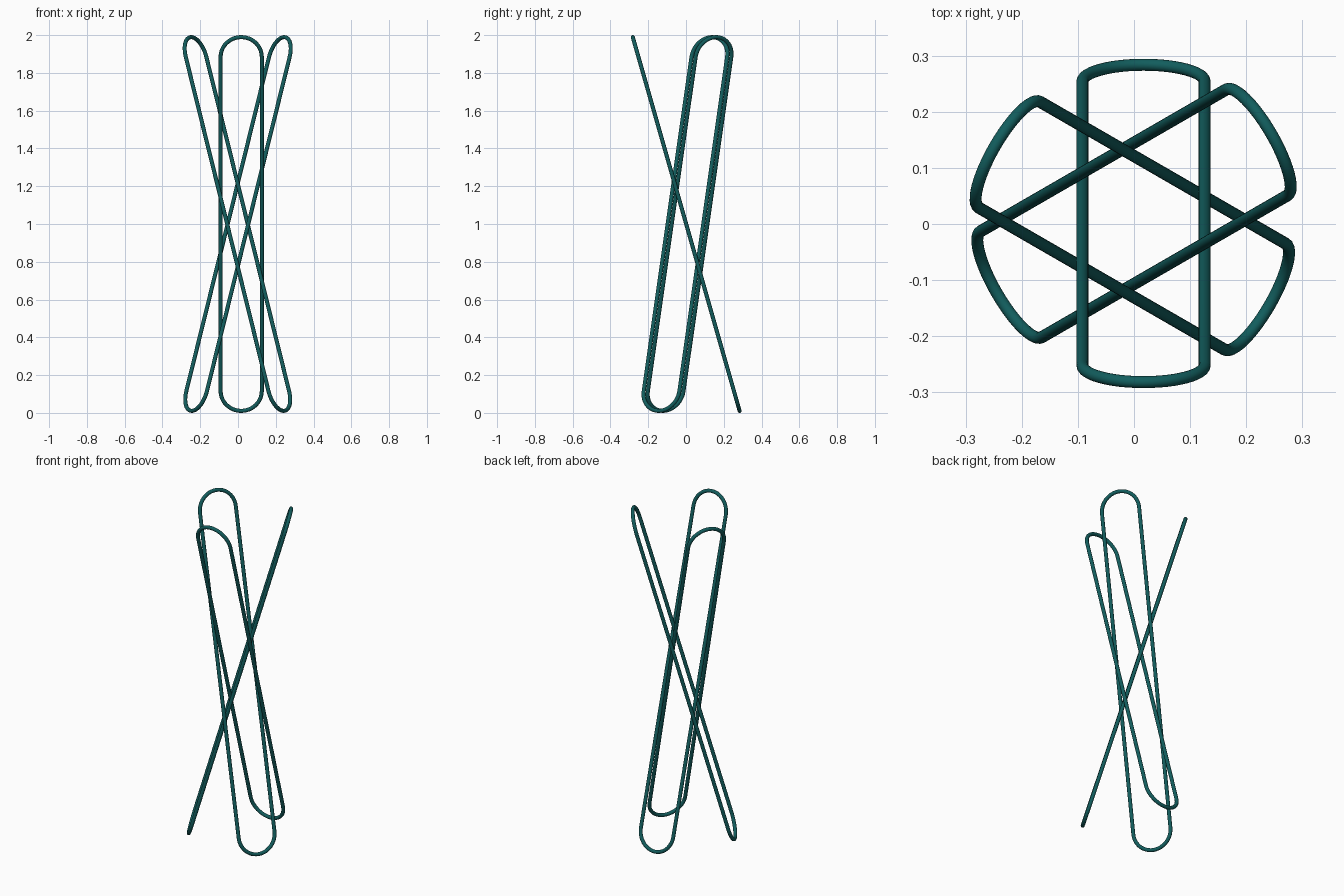
import bpy
from math import sin, cos, pi, atan2, hypot, radians

if "Cube" in bpy.data.objects:
    bpy.data.objects.remove(bpy.data.objects["Cube"])

TUBE = 0.0107            # wire radius
HALF_W = 0.109           # half width of a loop (also end-arc radius)
RISE, REACH = 1 - TUBE, 0.2828
HALF_L = hypot(RISE, REACH)
TILT = atan2(REACH, RISE)
ARC_STEPS = 24

mat = bpy.data.materials.new("teal")
mat.diffuse_color = (0.006, 0.11, 0.11, 1)
mat.use_nodes = True
mat.node_tree.nodes["Principled BSDF"].inputs["Base Color"].default_value = mat.diffuse_color


def wire_loop(name, x, y, turn):
    """Long stadium-shaped wire loop, leaning and turned about z."""
    pts = []
    for end in (0, 1):
        for i in range(ARC_STEPS + 1):
            a = end * pi + pi * i / ARC_STEPS
            z = (HALF_L - HALF_W) * (1 - 2 * end)
            pts.append((HALF_W * cos(a), 0, z + HALF_W * sin(a), 1))
    curve = bpy.data.curves.new(name, 'CURVE')
    curve.dimensions = '3D'
    curve.bevel_depth = TUBE
    curve.bevel_resolution = 6
    spline = curve.splines.new('POLY')
    spline.points.add(len(pts) - 1)
    for p, co in zip(spline.points, pts):
        p.co = co
    spline.use_cyclic_u = True
    curve.materials.append(mat)
    ob = bpy.data.objects.new(name, curve)
    bpy.context.collection.objects.link(ob)
    ob.location = (x, y, 1)
    ob.rotation_euler = (TILT, 0, radians(turn))
    # Turn the curve into a smooth mesh
    bpy.ops.object.select_all(action='DESELECT')
    ob.select_set(True)
    bpy.context.view_layer.objects.active = ob
    bpy.ops.object.convert(target='MESH')
    bpy.ops.object.shade_smooth()


# Three interlocked loops, each slightly off the axis
wire_loop("front_leaning_loop", 0.017, 0.001, 0)
wire_loop("right_leaning_loop", 0.0, 0.019, 120)
wire_loop("left_leaning_loop", -0.003, -0.003, -120)
